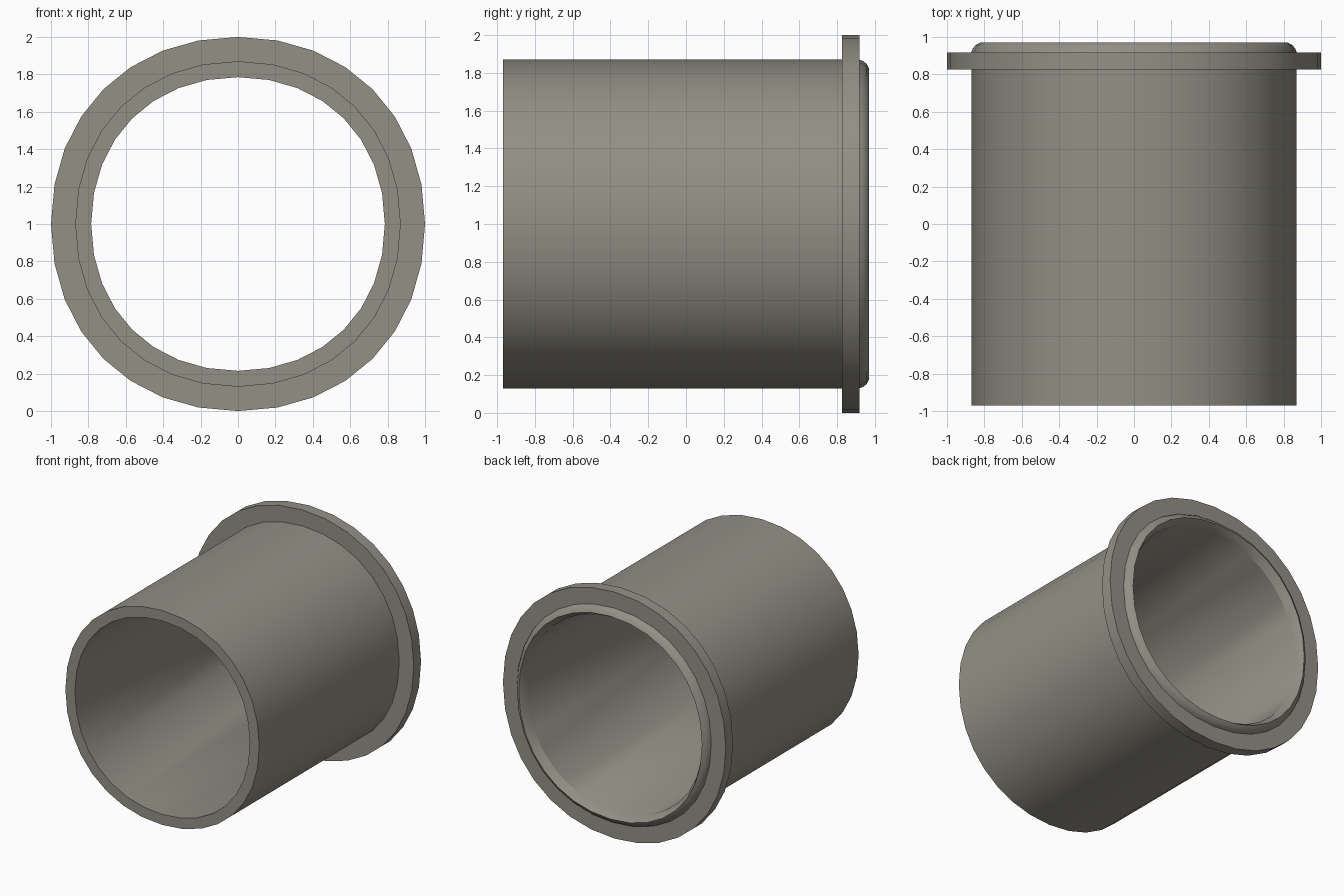
import bpy, bmesh

if "Cube" in bpy.data.objects:
    bpy.data.objects.remove(bpy.data.objects["Cube"])

K = 0.587      # handle length of the slightly squared ring outline
SEG = 8        # steps per quadrant

metal = bpy.data.materials.new("warm grey metal")
metal.diffuse_color = (0.29, 0.28, 0.235, 1)
metal.use_nodes = True
metal.node_tree.nodes["Principled BSDF"].inputs["Base Color"].default_value = metal.diffuse_color


def outline():
    # unit outline from four curved quadrants
    pts = []
    quad = []
    for i in range(SEG):
        t = i / SEG
        s = 1 - t
        quad.append((s**3 + 3*s*s*t + 3*s*t*t*K, 3*s*s*t*K + 3*s*t*t + t**3))
    for q in range(4):
        pts += quad
        quad = [(-b, a) for a, b in quad]
    return pts


def sweep(name, profile):
    # closed (radius, y) profile carried round the outline
    bm = bmesh.new()
    rings = [[bm.verts.new((r*a, y, 1 + r*b)) for r, y in profile]
             for a, b in outline()]
    n, m = len(rings), len(profile)
    for i in range(n):
        A, B = rings[i], rings[(i + 1) % n]
        for j in range(m):
            k = (j + 1) % m
            bm.faces.new((A[j], A[k], B[k], B[j]))
    bmesh.ops.recalc_face_normals(bm, faces=bm.faces)
    me = bpy.data.meshes.new(name)
    bm.to_mesh(me)
    bm.free()
    me.materials.append(metal)
    ob = bpy.data.objects.new(name, me)
    bpy.context.collection.objects.link(ob)
    bpy.ops.object.select_all(action='DESELECT')
    ob.select_set(True)
    bpy.context.view_layer.objects.active = ob
    bpy.ops.object.shade_smooth_by_angle(angle=0.52)


# tube, flange and rounded rear lip in one section
sweep("flanged_sleeve", [
    (0.785, -0.97), (0.87, -0.97),
    (0.87, 0.825), (1.0, 0.825), (1.0, 0.918), (0.87, 0.918),
    (0.862, 0.938), (0.847, 0.957), (0.822, 0.97),
    (0.785, 0.905),
])
